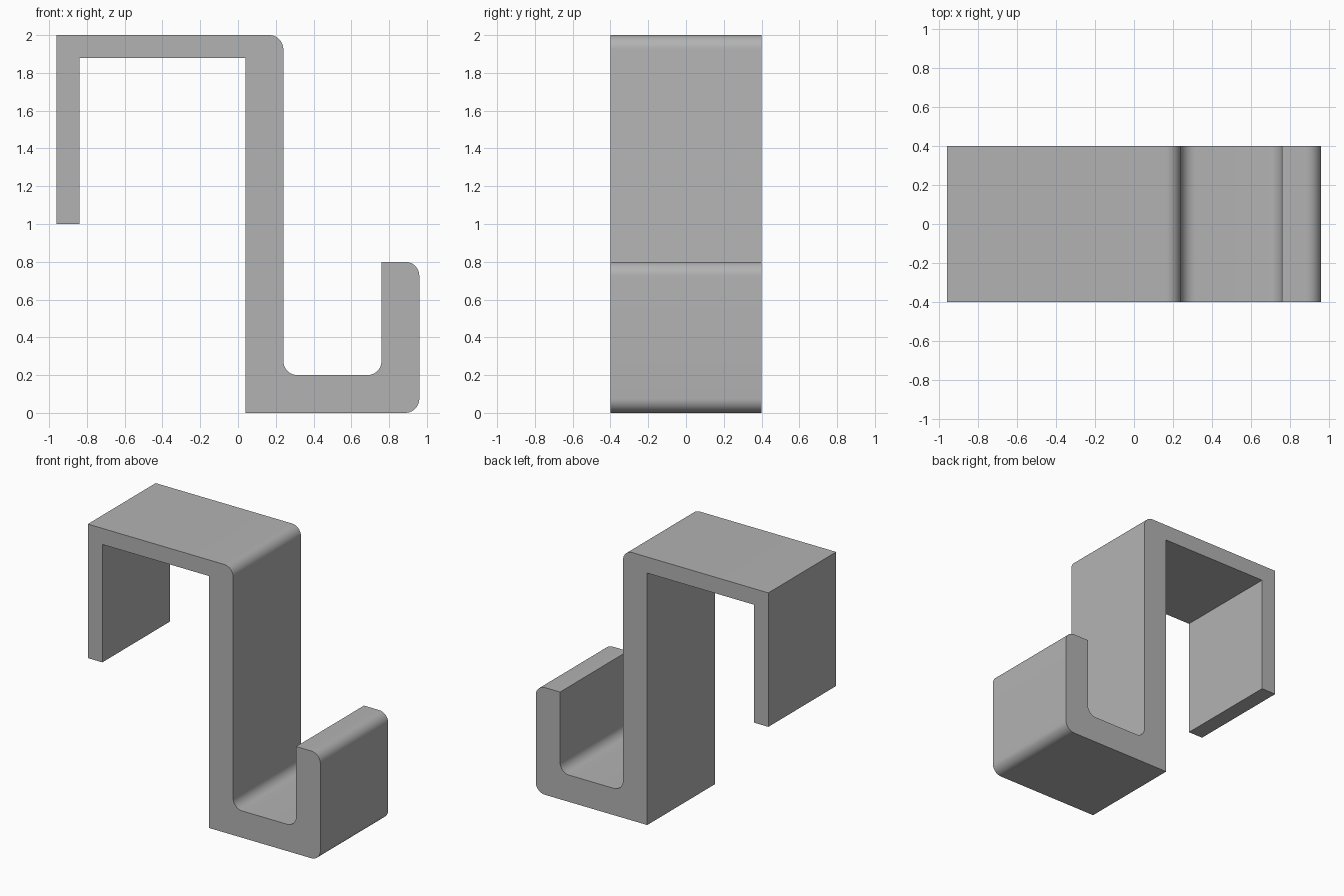
import bpy, bmesh
from math import pi, cos, sin, radians
from mathutils import Vector

cube = bpy.data.objects.get("Cube")
if cube:
    bpy.data.objects.remove(cube, do_unlink=True)

HALF_DEPTH = 0.4
RADIUS = 0.075
STEPS = 10

# Side profile of the hook (x, z, rounded corner?), counter-clockwise
PROFILE = [
    (0.04, 0.0, False), (0.96, 0.0, True), (0.96, 0.8, True), (0.76, 0.8, False),
    (0.76, 0.2, True), (0.24, 0.2, True), (0.24, 2.0, True), (-0.96, 2.0, False),
    (-0.96, 1.0, False), (-0.84, 1.0, False), (-0.84, 1.88, False), (0.04, 1.88, False),
]


def rounded(profile):
    """Replace each marked right-angle corner with a quarter arc."""
    points = []
    for i, (x, z, is_round) in enumerate(profile):
        corner = Vector((x, z))
        if not is_round:
            points.append(corner)
            continue
        before = (Vector(profile[i - 1][:2]) - corner).normalized()
        after = (Vector(profile[(i + 1) % len(profile)][:2]) - corner).normalized()
        centre = corner + (before + after) * RADIUS
        for k in range(STEPS + 1):
            a = pi / 2 * k / STEPS
            points.append(centre - (after * cos(a) + before * sin(a)) * RADIUS)
    return points


# Plain grey material
grey = bpy.data.materials.new("grey plastic")
grey.use_nodes = True
colour = (0.45, 0.45, 0.45, 1.0)
grey.diffuse_color = colour
grey.node_tree.nodes["Principled BSDF"].inputs["Base Color"].default_value = colour

# Hook body: profile extruded along its depth
bm = bmesh.new()
face = bm.faces.new([bm.verts.new((p.x, -HALF_DEPTH, p.y)) for p in rounded(PROFILE)])
extruded = bmesh.ops.extrude_face_region(bm, geom=[face], use_keep_orig=True)
moved = [g for g in extruded["geom"] if isinstance(g, bmesh.types.BMVert)]
bmesh.ops.translate(bm, vec=(0, 2 * HALF_DEPTH, 0), verts=moved)
bmesh.ops.recalc_face_normals(bm, faces=bm.faces)
mesh = bpy.data.meshes.new("over_door_hook")
bm.to_mesh(mesh)
bm.free()
mesh.materials.append(grey)
hook = bpy.data.objects.new("over_door_hook", mesh)
bpy.context.collection.objects.link(hook)

# Smooth the arcs, keep the edges sharp
bpy.ops.object.select_all(action="DESELECT")
hook.select_set(True)
bpy.context.view_layer.objects.active = hook
bpy.ops.object.shade_smooth_by_angle(angle=radians(30))
